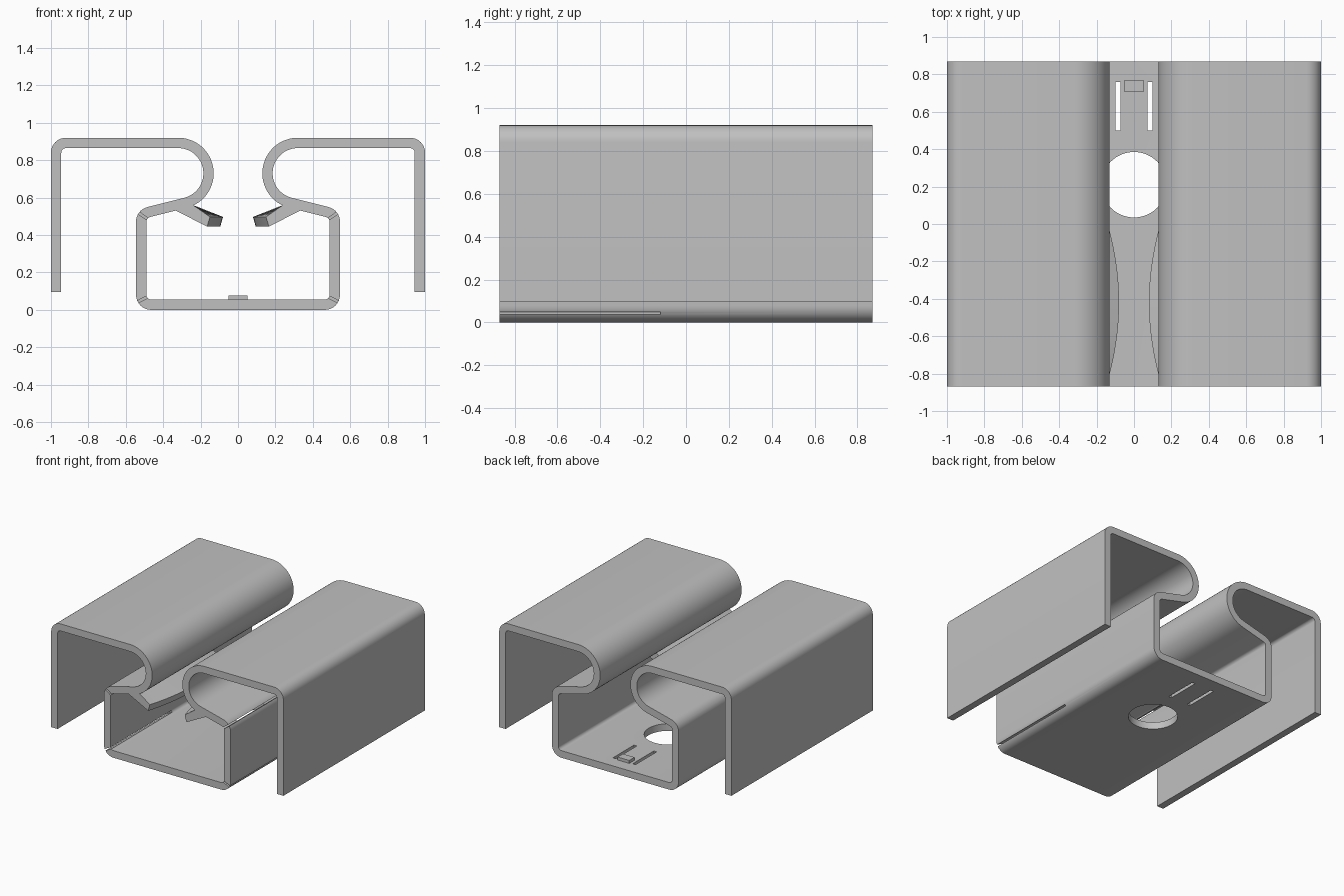
import bpy, bmesh
from math import sin, cos, radians

cube = bpy.data.objects.get("Cube")
if cube:
    bpy.data.objects.remove(cube)

T = 0.055      # sheet thickness
L = 0.87       # half length

steel = bpy.data.materials.new("grey steel")
steel.use_nodes = True
grey = (0.53, 0.53, 0.53, 1)
steel.diffuse_color = grey
steel.node_tree.nodes["Principled BSDF"].inputs["Base Color"].default_value = grey


def make(name, bm):
    bmesh.ops.recalc_face_normals(bm, faces=bm.faces)
    me = bpy.data.meshes.new(name)
    bm.to_mesh(me)
    bm.free()
    ob = bpy.data.objects.new(name, me)
    bpy.context.collection.objects.link(ob)
    me.materials.append(steel)
    return ob


def box(name, x, y, z):
    bm = bmesh.new()
    bmesh.ops.create_cube(bm, size=1)
    for v in bm.verts:
        for i, (a, b) in enumerate((x, y, z)):
            v.co[i] = a if v.co[i] < 0 else b
    return make(name, bm)


def arc(cx, cz, r, a0, a1, n):
    angles = [radians(a0 + (a1 - a0) * i / n) for i in range(n + 1)]
    return [(cx + r * cos(a), cz + r * sin(a)) for a in angles]


def activate(ob):
    bpy.ops.object.select_all(action='DESELECT')
    ob.select_set(True)
    bpy.context.view_layer.objects.active = ob


# Bent sheet: centre line of one half, mirrored and thickened
R = 0.0525
path = [(0, T / 2)]
path += arc(0.465, 0.08, R, -90, 0, 8)           # base corner
path += arc(0.465, 0.472, R, 0, 76, 8)           # shoulder
path += arc(0.32, 0.73, 0.1625, 256, 90, 32)     # curl
path += arc(0.92, 0.84, R, 90, 0, 8)             # outer corner
path += [(0.9725, 0.095)]

bm = bmesh.new()
rows = [[bm.verts.new((x, y, z)) for y in (-L, L)] for x, z in path]
for a, b in zip(rows, rows[1:]):
    bm.faces.new((a[0], a[1], b[1], b[0]))
sheet = make("bent_sheet", bm)
mirror = sheet.modifiers.new("mirror", 'MIRROR')
mirror.use_clip = True
solid = sheet.modifiers.new("thickness", 'SOLIDIFY')
solid.thickness = T
solid.offset = 0
solid.use_even_offset = True

# Cutters: round hole, two short base slots, slots freeing the front walls
bm = bmesh.new()
bmesh.ops.create_cone(bm, cap_ends=True, segments=64, radius1=0.175, radius2=0.175, depth=0.3)
bmesh.ops.translate(bm, verts=bm.verts, vec=(0, 0.21, 0))
cutters = [make("hole_cutter", bm)]
for s in (-1, 1):
    cutters.append(box("base_slot_cutter", sorted((s * 0.073, s * 0.098)), (0.5, 0.76), (-0.1, 0.1)))
    for cz, angle in ((0.08, 28), (0.472, -35)):
        c = box("wall_slot_cutter", sorted((s * 0.005, s * 0.15)), (-1, -0.12), (-0.0065, 0.0065))
        c.location = (s * 0.465, 0, cz)
        c.rotation_euler.y = radians(s * angle)
        cutters.append(c)
for c in cutters:
    c.hide_render = True
    cut = sheet.modifiers.new("cut", 'BOOLEAN')
    cut.operation = 'DIFFERENCE'
    cut.solver = 'EXACT'
    cut.object = c

activate(sheet)
for m in list(sheet.modifiers):
    bpy.ops.object.modifier_apply(modifier=m.name)
for c in cutters:
    bpy.data.objects.remove(c)
bpy.ops.object.shade_smooth_by_angle(angle=radians(30))

# Spring lips: sloping tabs whose free edge bows inwards
bm = bmesh.new()
N = 24
rings = []
for i in range(N + 1):
    y = -L + 0.9 * i / N
    d = 0.346 * (y + 0.42) ** 2
    section = [(0.08 + d, 0.497), (0.095 + d, 0.445), (0.335, 0.532), (0.24, 0.56)]
    rings.append([bm.verts.new((x, y, z)) for x, z in section])
for a, b in zip(rings, rings[1:]):
    for k in range(4):
        j = (k + 1) % 4
        bm.faces.new((a[k], a[j], b[j], b[k]))
bm.faces.new(rings[0])
bm.faces.new(rings[-1])
lips = make("spring_lips", bm)
lips.modifiers.new("mirror", 'MIRROR')
activate(lips)
bpy.ops.object.shade_smooth_by_angle(angle=radians(30))

# Small raised block between the base slots
box("base_block", (-0.05, 0.05), (0.705, 0.77), (0.04, 0.078))
